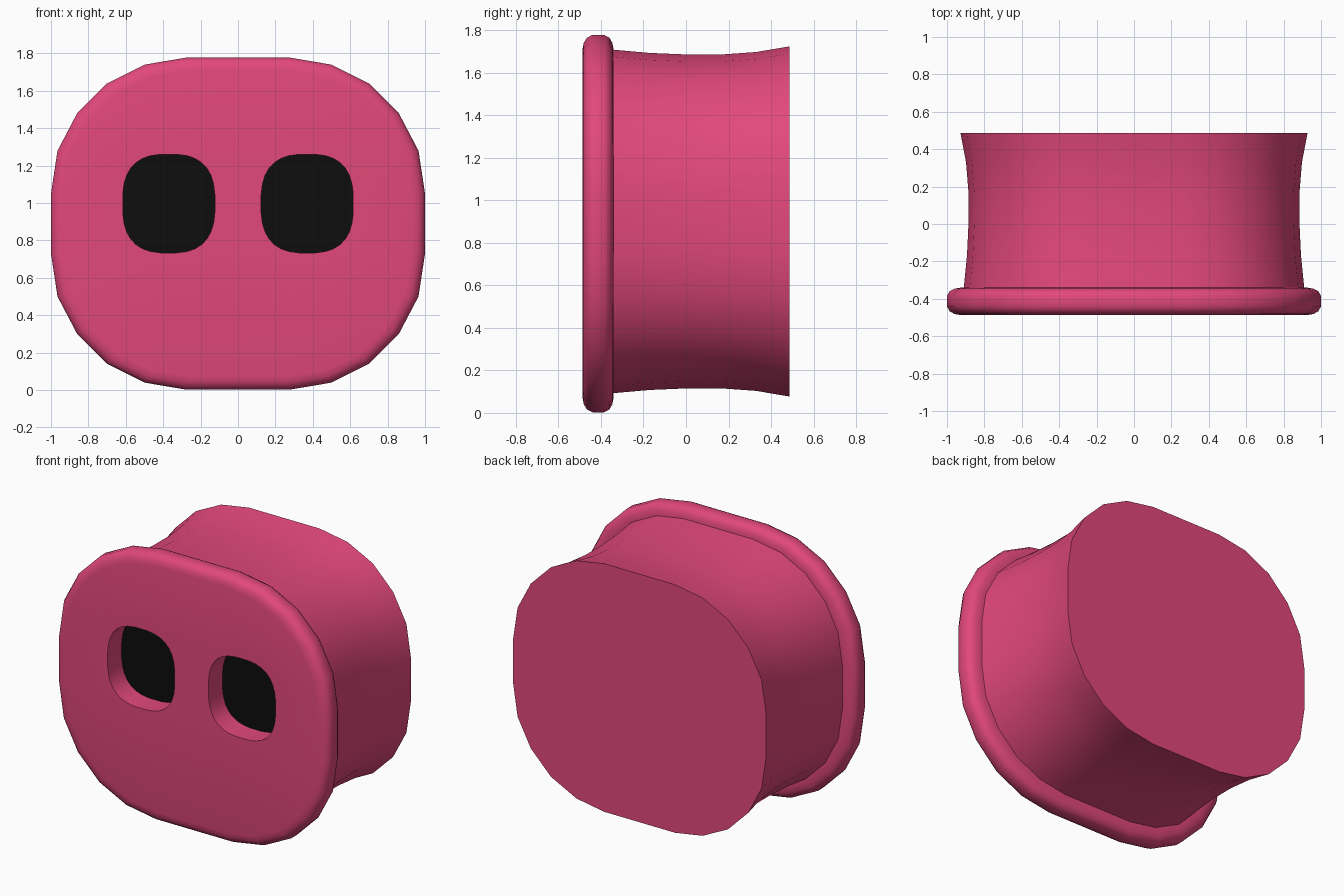
import bpy, bmesh, math

if "Cube" in bpy.data.objects:
    bpy.data.objects.remove(bpy.data.objects["Cube"])

def material(name, rgb):
    m = bpy.data.materials.new(name)
    m.diffuse_color = (*rgb, 1)
    m.use_nodes = True
    m.node_tree.nodes["Principled BSDF"].inputs["Base Color"].default_value = m.diffuse_color
    return m

PINK = material("pink", (0.76, 0.065, 0.20))
BLACK = material("black", (0.004, 0.004, 0.004))

# Rounded-square outline: one quarter, mirrored to 24 points
Q = [(1.0, 0.16), (0.965, 0.39), (0.86, 0.59), (0.70, 0.75), (0.50, 0.85), (0.28, 0.887)]
OUTLINE = (Q + [(-x, z) for x, z in reversed(Q)]
           + [(-x, -z) for x, z in Q] + [(x, -z) for x, z in reversed(Q)])

def ring(bm, y, inset, scale=1.0, zc=0.89):
    """Outline ring, scaled, then pulled inwards by a constant amount."""
    out = []
    for x, z in OUTLINE:
        x, z = x * scale, z * scale
        r = math.hypot(x, z)
        k = (r - inset) / r
        out.append(bm.verts.new((x * k, y, zc + z * k)))
    return out

def skin(bm, a, b):
    n = len(a)
    return [bm.faces.new((a[i], a[(i + 1) % n], b[(i + 1) % n], b[i])) for i in range(n)]

def loop_edges(bm, r):
    return [bm.edges.get((r[i], r[(i + 1) % len(r)])) or
            bm.edges.new((r[i], r[(i + 1) % len(r)])) for i in range(len(r))]

def finish(bm, name):
    me = bpy.data.meshes.new(name)
    bm.to_mesh(me)
    bm.free()
    ob = bpy.data.objects.new(name, me)
    bpy.context.collection.objects.link(ob)
    me.materials.append(PINK)
    me.materials.append(BLACK)
    bpy.ops.object.select_all(action='DESELECT')
    ob.select_set(True)
    bpy.context.view_layer.objects.active = ob
    bpy.ops.object.shade_smooth_by_angle(angle=math.radians(40))
    return ob

FRONT, BACK = -0.487, -0.34

# Snout disc: rounded rim, front plate pierced by two nostrils
bm = bmesh.new()
profile = [(FRONT, 0.075), (-0.481, 0.04), (-0.466, 0.014), (-0.44, 0.0),
           (-0.385, 0.0), (-0.36, 0.014), (-0.346, 0.04), (BACK, 0.075), (BACK, 0.13)]
rings = [ring(bm, y, d) for y, d in profile]
for a, b in zip(rings, rings[1:]):
    skin(bm, a, b)
edges = loop_edges(bm, rings[0])
for side in (-1, 1):
    mouth, floor = [], []
    for i in range(32):
        t = 2 * math.pi * (i + 0.5) / 32
        c, s = math.cos(t), math.sin(t)
        x = side * 0.37 + 0.247 * math.copysign(abs(c) ** (2 / 2.7), c)
        z = 0.997 + 0.264 * math.copysign(abs(s) ** (2 / 2.7), s)
        mouth.append(bm.verts.new((x, FRONT, z)))
        floor.append(bm.verts.new((x, BACK, z)))
    # walls face into the hole, the floor faces forward
    for f in skin(bm, floor, mouth):
        f.normal_update()
        mid = f.calc_center_median()
        if f.normal.x * (mid.x - side * 0.37) + f.normal.z * (mid.z - 0.997) > 0:
            f.normal_flip()
    f = bm.faces.new(floor)
    f.material_index = 1
    f.normal_update()
    if f.normal.y > 0:
        f.normal_flip()
    edges += loop_edges(bm, mouth)
bmesh.ops.triangle_fill(bm, edges=edges, use_beauty=True, normal=(0, -1, 0))
for f in bm.faces:
    f.normal_update()
    if abs(f.normal.y) > 0.99 and f.calc_center_median().y < FRONT + 0.001 and f.normal.y > 0:
        f.normal_flip()
# outer rim points outwards
rim = set(v for r in rings for v in r)
for f in bm.faces:
    if len(f.verts) == 4 and all(v in rim for v in f.verts):
        c = f.calc_center_median()
        if f.normal.x * c.x + f.normal.z * (c.z - 0.89) + f.normal.y * (c.y + 0.41) * 20 < 0:
            f.normal_flip()
finish(bm, "snout_disc")

# Snout body: waisted tube with a closed back
bm = bmesh.new()
profile = [(BACK, 0.91), (-0.17, 0.893), (0.0, 0.885), (0.17, 0.885), (0.33, 0.898), (0.487, 0.928)]
rings = [ring(bm, y, 0, s, 0.9) for y, s in profile]
for a, b in zip(rings, rings[1:]):
    skin(bm, a, b)
bm.faces.new(rings[-1])
bmesh.ops.recalc_face_normals(bm, faces=bm.faces[:])
for f in bm.faces:
    if len(f.verts) > 4 and f.normal.y < 0:
        bmesh.ops.reverse_faces(bm, faces=bm.faces[:])
        break
finish(bm, "snout_body")
